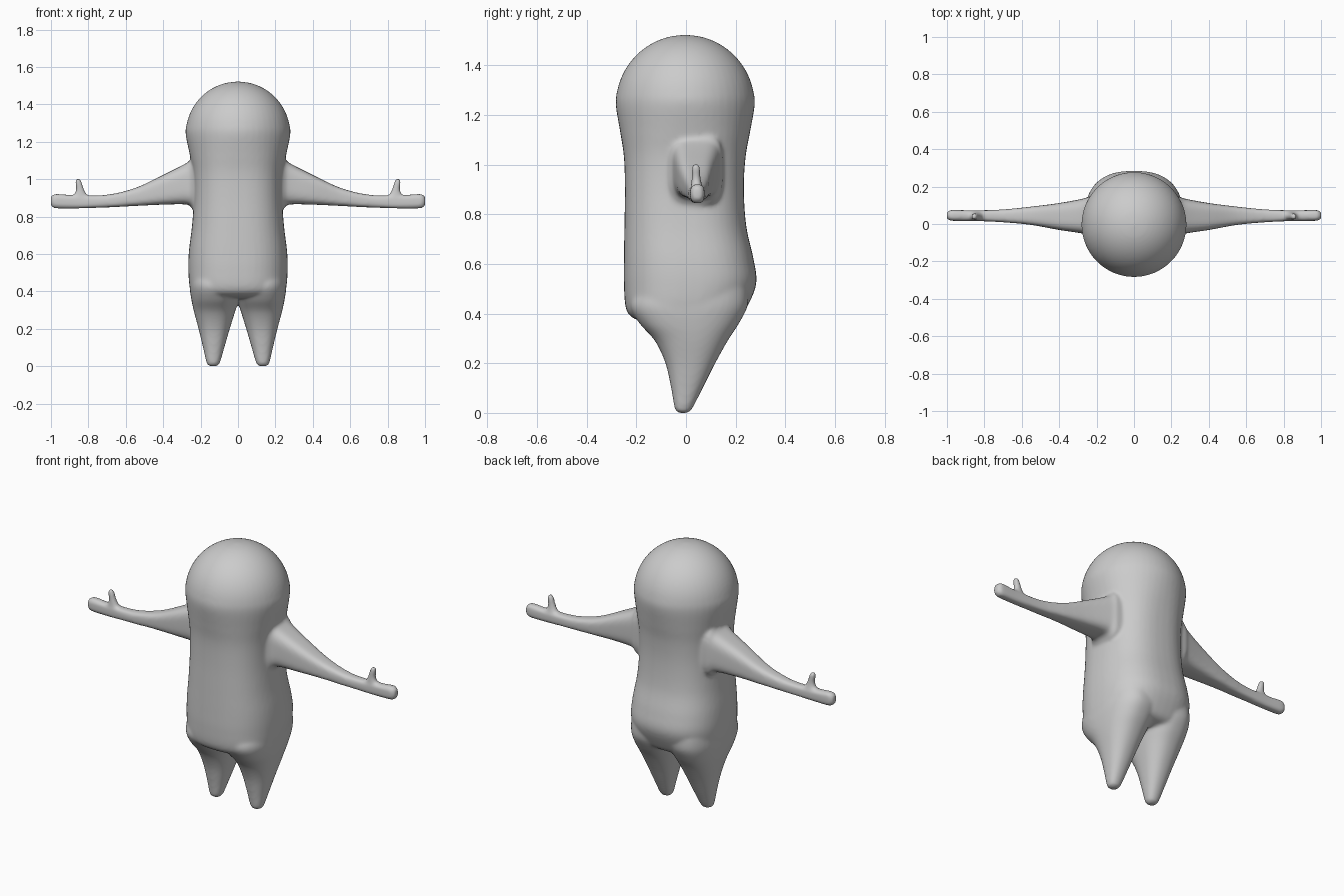
import bpy
import bmesh
import math
from mathutils import Vector

if "Cube" in bpy.data.objects:
    bpy.data.objects.remove(bpy.data.objects["Cube"], do_unlink=True)

SEG = 48
STEPS = 5


def spline(rings):
    """Catmull-Rom interpolation through a list of ring tuples."""
    pts = [rings[0]] + rings + [rings[-1]]
    out = []
    for a, b, c, d in zip(pts, pts[1:], pts[2:], pts[3:]):
        for k in range(STEPS):
            t = k / STEPS
            out.append([0.5 * (2 * q + (r - p) * t + (2 * p - 5 * q + 4 * r - s) * t * t
                               + (3 * q - p - 3 * r + s) * t ** 3)
                        for p, q, r, s in zip(a, b, c, d)])
    out.append(list(rings[-1]))
    return out


def loft(bm, rings, place):
    """Skin superellipse rings (position, u0, u1, v0, v1, power), capped at both ends."""
    loops = []
    for pos, u0, u1, v0, v1, power in spline(rings):
        loop = []
        for i in range(SEG):
            a = math.tau * i / SEG
            c, s = math.cos(a), math.sin(a)
            u = (u0 + u1) / 2 + (u1 - u0) / 2 * math.copysign(abs(c) ** (2 / power), c)
            v = (v0 + v1) / 2 + (v1 - v0) / 2 * math.copysign(abs(s) ** (2 / power), s)
            loop.append(bm.verts.new(place(pos, u, v)))
        loops.append(loop)
    for lo, hi in zip(loops, loops[1:]):
        for i in range(SEG):
            j = (i + 1) % SEG
            bm.faces.new((lo[i], lo[j], hi[j], hi[i]))
    bm.faces.new(loops[0][::-1])
    bm.faces.new(loops[-1])


def upright(side):
    return lambda z, x, y: Vector((side * x, y, z))


def sideways(side):
    return lambda x, y, z: Vector((side * x, y, z))


bm = bmesh.new()

# Torso with the round head on top: z, x range, y range, squareness
torso = [
    (0.365, -0.17, 0.17, -0.15, 0.15, 2.4),
    (0.38, -0.23, 0.23, -0.21, 0.21, 2.5),
    (0.42, -0.257, 0.257, -0.242, 0.243, 2.5),
    (0.52, -0.266, 0.266, -0.25, 0.283, 2.5),
    (0.62, -0.262, 0.262, -0.25, 0.272, 2.5),
    (0.75, -0.246, 0.246, -0.248, 0.243, 2.5),
    (0.9, -0.236, 0.236, -0.246, 0.233, 2.5),
    (1.03, -0.24, 0.24, -0.25, 0.24, 2.4),
    (1.13, -0.258, 0.258, -0.265, 0.258, 2.2),
]
for k in range(9):
    a = math.radians(11 * k)
    r = 0.28 * math.cos(a)
    torso.append((1.24 + 0.282 * math.sin(a), -r, r, -r - 0.003, r - 0.003, 2))
loft(bm, torso, upright(1))

# Tapered legs with blunt feet
leg = [
    (0.0, 0.115, 0.15, -0.03, 0.008, 2.3),
    (0.015, 0.098, 0.167, -0.045, 0.024, 2.3),
    (0.1, 0.073, 0.187, -0.06, 0.068, 2.3),
    (0.2, 0.044, 0.211, -0.083, 0.118, 2.3),
    (0.29, 0.016, 0.235, -0.125, 0.168, 2.3),
    (0.36, -0.005, 0.25, -0.187, 0.213, 2.4),
    (0.43, -0.02, 0.259, -0.225, 0.248, 2.4),
    (0.5, -0.02, 0.255, -0.2, 0.25, 2.4),
]

# Arms flaring into the shoulders: x, y range, z range
arm = [
    (0.15, -0.08, 0.15, 0.83, 1.14, 3.5),
    (0.235, -0.07, 0.148, 0.835, 1.125, 3.5),
    (0.27, -0.052, 0.136, 0.864, 1.09, 3.5),
    (0.4, -0.032, 0.112, 0.864, 1.023, 3.5),
    (0.55, -0.005, 0.093, 0.857, 0.953, 3.5),
    (0.7, 0.009, 0.078, 0.849, 0.917, 3.5),
    (0.85, 0.016, 0.073, 0.844, 0.914, 3.5),
    (0.97, 0.017, 0.075, 0.844, 0.921, 3.2),
    (0.99, 0.02, 0.071, 0.849, 0.917, 3),
    (1.002, 0.03, 0.061, 0.86, 0.906, 2.6),
]

# Upturned thumbs
thumb = [
    (0.88, 0.79, 0.885, 0.018, 0.07, 2.4),
    (0.915, 0.806, 0.878, 0.02, 0.065, 2.4),
    (0.945, 0.823, 0.865, 0.022, 0.06, 2.4),
    (0.985, 0.835, 0.872, 0.023, 0.057, 2.4),
    (1.004, 0.843, 0.868, 0.028, 0.052, 2.4),
]

for side in (-1, 1):
    loft(bm, leg, upright(side))
    loft(bm, arm, sideways(side))
    loft(bm, thumb, upright(side))

bmesh.ops.recalc_face_normals(bm, faces=bm.faces)
mesh = bpy.data.meshes.new("body")
bm.to_mesh(mesh)
bm.free()
body = bpy.data.objects.new("body", mesh)
bpy.context.collection.objects.link(body)

# Fuse the parts into one skin and soften the joints
remesh = body.modifiers.new("fuse", "REMESH")
remesh.mode = "VOXEL"
remesh.voxel_size = 0.009
remesh.use_smooth_shade = True
soften = body.modifiers.new("soften", "SMOOTH")
soften.factor = 0.5
soften.iterations = 10

# Plain grey skin
grey = bpy.data.materials.new("grey")
grey.use_nodes = True
colour = (0.6, 0.6, 0.6, 1)
grey.diffuse_color = colour
grey.node_tree.nodes["Principled BSDF"].inputs["Base Color"].default_value = colour
mesh.materials.append(grey)
